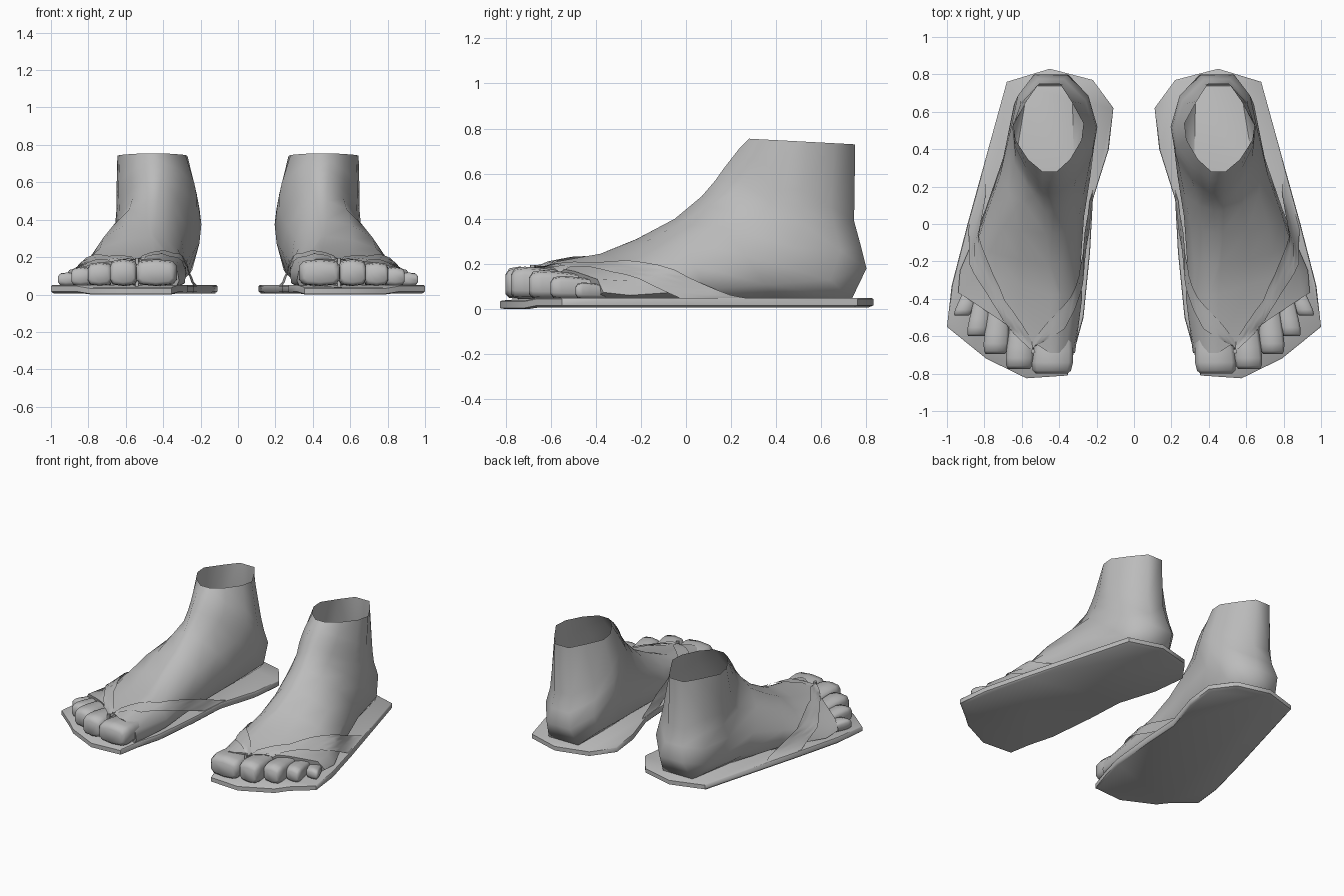
import bpy, bmesh, math
from mathutils import Vector
from mathutils.bvhtree import BVHTree

if "Cube" in bpy.data.objects:
    bpy.data.objects.remove(bpy.data.objects["Cube"])

grey = bpy.data.materials.new("plain grey")
grey.diffuse_color = (0.5, 0.5, 0.5, 1)
grey.use_nodes = True
grey.node_tree.nodes["Principled BSDF"].inputs["Base Color"].default_value = grey.diffuse_color


def loft(bm, rings, cap_start=True, cap_end=True):
    """Skin closed rings of points into a tube."""
    rows = [[bm.verts.new(p) for p in r] for r in rings]
    n = len(rows[0])
    for a, b in zip(rows, rows[1:]):
        for i in range(n):
            j = (i + 1) % n
            bm.faces.new((a[i], a[j], b[j], b[i]))
    if cap_start:
        bm.faces.new(rows[0][::-1])
    if cap_end:
        bm.faces.new(rows[-1])


def finish(bm, name, angle):
    """Turn a right-hand part into a mirrored pair."""
    bmesh.ops.recalc_face_normals(bm, faces=bm.faces[:])
    me = bpy.data.meshes.new(name)
    bm.to_mesh(me)
    bm.free()
    me.materials.append(grey)
    ob = bpy.data.objects.new(name, me)
    bpy.context.collection.objects.link(ob)
    bpy.ops.object.select_all(action='DESELECT')
    ob.select_set(True)
    bpy.context.view_layer.objects.active = ob
    bpy.ops.object.shade_smooth_by_angle(angle=math.radians(angle))
    mir = ob.modifiers.new("pair", 'MIRROR')
    mir.use_axis = (True, False, False)
    mir.use_mirror_merge = False
    return ob


def lerp(a, b, t):
    return a + (b - a) * t


# Sandal sole: outlined slab with a tucked underside and a toe edge that dips
outline = [(.45, .83), (.22, .77), (.11, .62), (.135, .40), (.22, .13), (.235, -.15),
           (.27, -.5), (.355, -.81), (.575, -.825), (.79, -.72), (1, -.55),
           (.975, -.33), (.89, 0), (.68, .76)]


def sole_ring(z, s):
    return [(.52 + (x - .52) * s, y * s, z) for x, y in outline]


bm = bmesh.new()
loft(bm, [sole_ring(.006, .97), sole_ring(.016, 1), sole_ring(.045, 1), sole_ring(.05, .99)])
bmesh.ops.bisect_plane(bm, geom=bm.verts[:] + bm.edges[:] + bm.faces[:],
                       plane_co=(0, -.66, 0), plane_no=(0, 1, 0))
for v in bm.verts:
    if v.co.y < -.67:
        v.co.z -= .006 if v.co.z < .01 else .012
finish(bm, "sandal_soles", 45)

# Foot: sections fan from upright at the toes to level at the ankle
# top y, z / bottom y, z / inner x, outer x / sideways shear
sections = [
    (-.69, .19, -.69, .045, .315, .94, .66),
    (-.38, .245, -.42, .045, .275, .93, .35),
    (-.22, .31, -.15, .045, .28, .88, .15),
    (-.05, .40, .10, .045, .265, .82, 0),
    (.07, .50, .40, .045, .23, .73, 0),
    (.13, .57, .735, .045, .205, .675, 0),
    (.165, .62, .80, .18, .195, .66, 0),
    (.20, .665, .775, .28, .205, .65, 0),
    (.235, .71, .745, .39, .22, .65, 0),
    (.28, .755, .75, .73, .27, .645, 0)]
toe_end = [(0, 0), (.05, .36), (.15, .6), (.4, .92), (.8, 1), (1, .9)]      # half shapes
inner = [(0, 0), (.05, .36), (.22, .72), (.6, .98), (.92, .95), (1, .8)]
outer = [(0, 0), (.05, .33), (.22, .62), (.6, .9), (.92, 1), (1, .9)]
ankle = [(0, .2), (.14, .6), (.36, .94), (.55, 1), (.8, .78), (1, .3)]
rings = []
for k, (ty, tz, by, bz, xi, xo, shear) in enumerate(sections):
    t = min(1, max(0, (k - 1) / 6))
    ring = []
    for side, base in ((xo, outer), (xi, inner)):
        if k == 0:
            base = toe_end
        pts = [(lerp(a[0], b[0], t), lerp(a[1], b[1], t)) for a, b in zip(base, ankle)]
        if k == 9:
            pts[4] = (.8, .64)                            # calf opening narrows at the back
        for u, w in (pts if side == xo else pts[::-1]):
            if side == xi and k < 2 and u == 0:
                w = .25                                   # small flat along the ridge
            x = lerp(.45, side, w)
            ring.append((x, lerp(ty, by, u) + shear * max(x - .45, 0), lerp(tz, bz, u)))
    rings.append(ring)
bm = bmesh.new()
loft(bm, rings, cap_end=False)

# Toes: root x, root y / tip x, tip y / half width, height
toes = [(.425, -.56, .44, -.80, .113, .188), (.60, -.54, .615, -.775, .076, .188),
        (.725, -.47, .742, -.695, .068, .172), (.81, -.41, .843, -.60, .056, .147),
        (.872, -.36, .922, -.49, .048, .118)]
for x0, y0, x1, y1, hw, h in toes:
    toe = []
    # along the toe, width scale, top height scale, bottom lift
    for s, ws, hs, lift in ((0, .85, .9, 0), (.5, .97, .98, 0), (.75, 1, 1.0, 0),
                            (.93, .93, .96, .004), (1, .78, .82, .02)):
        zb, zt = .045 + lift, h * hs
        ring = []
        for i in range(10):
            a = math.tau * i / 10 + math.pi / 10
            c, d = math.cos(a), math.sin(a)
            px = math.copysign(abs(c) ** .5, c) * hw * ws
            pz = math.copysign(abs(d) ** .6, d) * (zt - zb) / 2
            ring.append((lerp(x0, x1, s) + px, lerp(y0, y1, s), (zt + zb) / 2 + pz))
        toe.append(ring)
    loft(bm, toe)
tree = BVHTree.FromBMesh(bm)
finish(bm, "feet_with_toes", 60)


# Straps: bands wrapped over the foot from the toe post to the sole edges
def key(vals, s):
    f = min(s * 3, 2.9999)
    i = int(f)
    return lerp(vals[i], vals[i + 1], f - i)


def strap(bm, angles, front, back, ends):
    rows = []
    steps = 15
    for r in range(steps + 1):
        s = r / steps
        a = math.radians(key(angles, s))
        d = Vector((math.cos(a), 0, math.sin(a)))
        row = []
        for c in range(5):
            y = lerp(key(front, s), key(back, s), c / 4)
            centre = Vector((.6, y, .05))
            hit = tree.ray_cast(centre + d * 2, -d)[0]
            p = hit + d * .012 if hit else centre + d * .16
            if s > .7:                                    # flare out to the sole edge
                p.x = lerp(p.x, lerp(*ends, c / 4), (s - .7) / .3)
            p.z = max(p.z, .05)
            row.append(bm.verts.new(p))
        rows.append(row)
    for a, b in zip(rows, rows[1:]):
        for i in range(4):
            bm.faces.new((a[i], a[i + 1], b[i + 1], b[i]))


bm = bmesh.new()
strap(bm, (113, 60, 28, 0), (-.68, -.56, -.33, -.03), (-.63, -.41, -.05, .26), (.885, .81))
strap(bm, (113, 146, 163, 180), (-.68, -.56, -.32, -.04), (-.63, -.40, -.10, .18), (.24, .22))
finish(bm, "sandal_straps", 60)

# Toe post between the big and second toe
bm = bmesh.new()
loft(bm, [[(.54 + .012 * math.cos(math.tau * i / 8), -.68 + .012 * math.sin(math.tau * i / 8), z)
           for i in range(8)] for z in (.04, .195)])
finish(bm, "toe_posts", 45)
